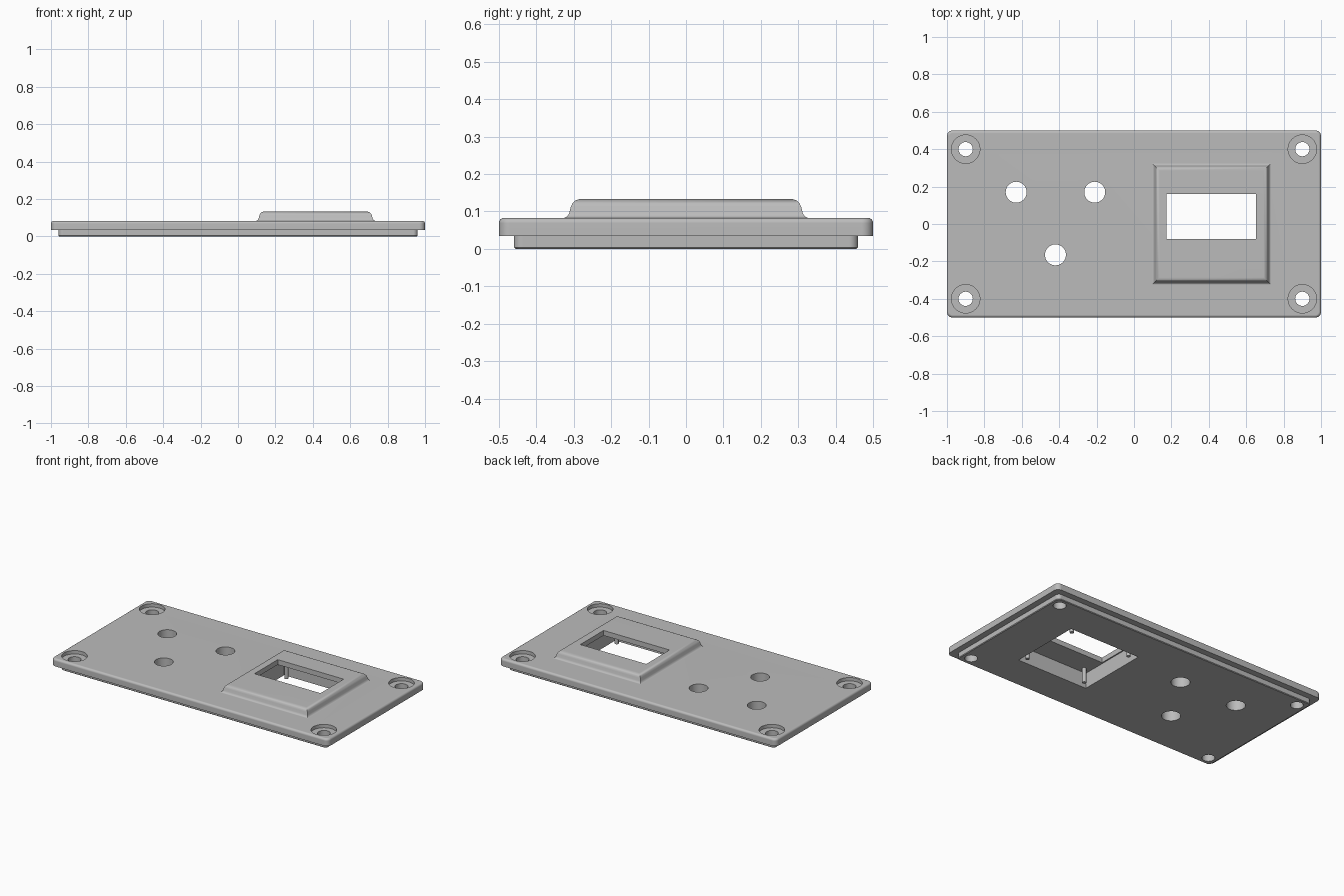
import bpy
import bmesh
import math

cube = bpy.data.objects.get("Cube")
if cube:
    bpy.data.objects.remove(cube, do_unlink=True)

grey = bpy.data.materials.new("light_grey")
grey.use_nodes = True
tone = (0.5, 0.5, 0.5, 1)
grey.diffuse_color = tone
grey.node_tree.nodes["Principled BSDF"].inputs["Base Color"].default_value = tone


def outline(hx, hy, r, cx=0, cy=0, seg=6):
    """Rectangle outline, with rounded corners when r is above zero."""
    if r == 0:
        return [(cx + sx * hx, cy + sy * hy)
                for sx, sy in ((1, 1), (-1, 1), (-1, -1), (1, -1))]
    pts = []
    for q, (sx, sy) in enumerate(((1, 1), (-1, 1), (-1, -1), (1, -1))):
        for i in range(seg + 1):
            a = (q + i / seg) * math.pi / 2
            pts.append((cx + sx * (hx - r) + r * math.cos(a),
                        cy + sy * (hy - r) + r * math.sin(a)))
    return pts


def circle(x, y, r, n=48):
    return [(x + r * math.cos(math.tau * i / n), y + r * math.sin(math.tau * i / n))
            for i in range(n)]


def loft(name, rings):
    """Closed solid through a stack of (outline, height) rings."""
    bm = bmesh.new()
    loops = [[bm.verts.new((x, y, z)) for x, y in pts] for pts, z in rings]
    for a, b in zip(loops, loops[1:]):
        for i in range(len(a)):
            j = (i + 1) % len(a)
            bm.faces.new((a[i], a[j], b[j], b[i]))
    bm.faces.new(loops[0][::-1])
    bm.faces.new(loops[-1])
    bmesh.ops.recalc_face_normals(bm, faces=bm.faces)
    mesh = bpy.data.meshes.new(name)
    bm.to_mesh(mesh)
    bm.free()
    mesh.materials.append(grey)
    obj = bpy.data.objects.new(name, mesh)
    bpy.context.collection.objects.link(obj)
    return obj


def activate(obj):
    bpy.ops.object.select_all(action='DESELECT')
    obj.select_set(True)
    bpy.context.view_layer.objects.active = obj


def combine(target, tool, operation):
    activate(target)
    mod = target.modifiers.new("combine", 'BOOLEAN')
    mod.operation, mod.solver, mod.object = operation, 'EXACT', tool
    bpy.ops.object.modifier_apply(modifier=mod.name)
    bpy.data.objects.remove(tool, do_unlink=True)


def cut(target, pts, z0, z1):
    combine(target, loft("cutter", [(pts, z0), (pts, z1)]), 'DIFFERENCE')


# Panel: inset lower lip, then the wider plate with a rounded top edge
LIP, TOP, EDGE = 0.035, 0.083, 0.014
rings = [(outline(0.956, 0.456, 0.02), 0), (outline(0.96, 0.46, 0.024), 0.004),
         (outline(0.96, 0.46, 0.024), LIP), (outline(1, 0.5, 0.03), LIP)]
for i in range(5):
    a = i / 4 * math.pi / 2
    d = EDGE * (1 - math.cos(a))
    rings.append((outline(1 - d, 0.5 - d, 0.03 - d), TOP - EDGE + EDGE * math.sin(a)))
panel = loft("panel", rings)

# Raised display bezel with a flared foot and soft shoulder
profile = [(0.325, 0.07), (0.325, TOP), (0.317, 0.087), (0.312, 0.096), (0.308, 0.112),
           (0.304, 0.121), (0.297, 0.129), (0.285, 0.133)]
bezel = loft("bezel", [(outline(h - 0.007, h, 0, 0.415), z) for h, z in profile])
combine(panel, bezel, 'UNION')

# Pocket under the bezel and the display window
CEILING = 0.1
cut(panel, outline(0.255, 0.237, 0, 0.422), -0.1, CEILING)
cut(panel, outline(0.238, 0.12, 0, 0.413, 0.04), 0.05, 0.2)

# Button holes
for x, y in ((-0.63, 0.17), (-0.21, 0.17), (-0.42, -0.165)):
    cut(panel, circle(x, y, 0.056), -0.1, 0.2)

# Counterbored screw holes
for x in (-0.9, 0.9):
    for y in (-0.4, 0.4):
        cut(panel, circle(x, y, 0.038), -0.1, 0.2)
        cut(panel, circle(x, y, 0.076), TOP - 0.022, 0.2)

activate(panel)
bpy.ops.object.shade_smooth_by_angle(angle=math.radians(35))
weighted = panel.modifiers.new("even_shading", 'WEIGHTED_NORMAL')
weighted.keep_sharp = True

# Locating pins hanging from the pocket ceiling
for sx, side in ((-1, "right"), (1, "left")):
    for sy, end in ((-1, "front"), (1, "back")):
        pts = circle(0.425 + sx * 0.215, sy * 0.2, 0.012, 24)
        pin = loft(f"pin_{end}_{side}", [(pts, 0.005), (pts, CEILING + 0.01)])
        activate(pin)
        bpy.ops.object.shade_smooth_by_angle(angle=math.radians(35))
